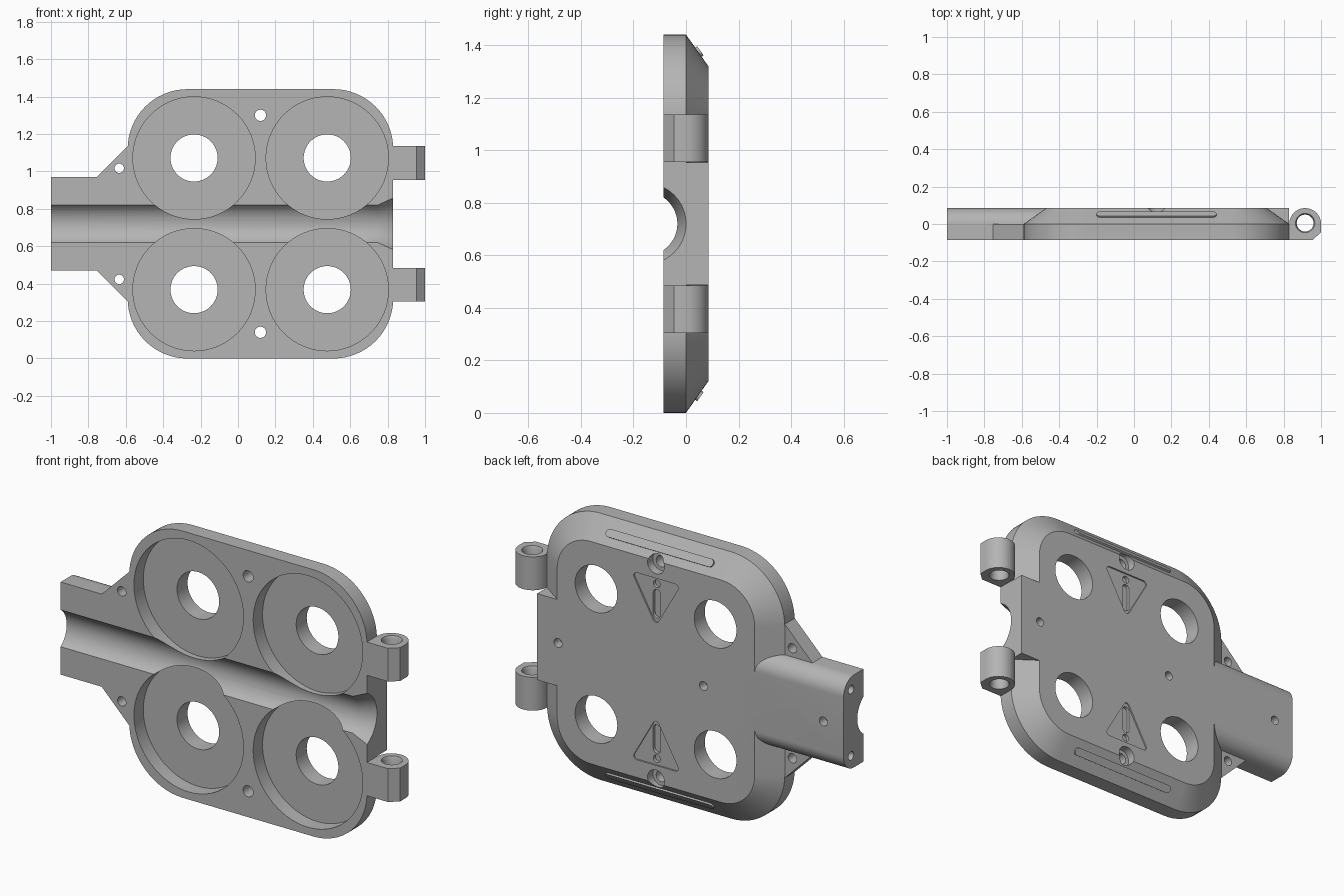
import bpy, bmesh
from math import atan2, cos, pi, radians, sin

old = bpy.data.objects.get("Cube")
if old:
    bpy.data.objects.remove(old, do_unlink=True)

grey = bpy.data.materials.new("plain grey")
grey.use_nodes = True
grey.diffuse_color = (0.46, 0.46, 0.46, 1)
grey.node_tree.nodes["Principled BSDF"].inputs["Base Color"].default_value = grey.diffuse_color

MID = 0.72          # height of the symmetry line
FRONT, BACK = -0.085, 0.085


def arc(u, v, r, a0, a1, n):
    return [(u + r * cos(a0 + (a1 - a0) * i / n), v + r * sin(a0 + (a1 - a0) * i / n))
            for i in range(n + 1)]


def circle(u, v, r, n=64):
    return arc(u, v, r, 0, 2 * pi, n)[:-1]


def rounded(centres, r, n=16):
    """Outline around counter-clockwise centres, kept r away from them."""
    pts = []
    for i, (u, v) in enumerate(centres):
        pu, pv = centres[i - 1]
        nu, nv = centres[(i + 1) % len(centres)]
        a0 = atan2(v - pv, u - pu) - pi / 2
        a1 = atan2(nv - v, nu - u) - pi / 2
        while a1 <= a0:
            a1 += 2 * pi
        pts += arc(u, v, r, a0, a1, n)
    return pts


def loft(name, axis, *sections):
    """Solid through (position, outline) sections stacked along an axis."""
    place = {"x": lambda p, u, v: (p, u, v),
             "y": lambda p, u, v: (u, p, v),
             "z": lambda p, u, v: (u, v, p)}[axis]
    bm = bmesh.new()
    rings = [[bm.verts.new(place(p, u, v)) for u, v in pts] for p, pts in sections]
    bm.faces.new(rings[0])
    bm.faces.new(rings[-1])
    for a, b in zip(rings, rings[1:]):
        for i in range(len(a)):
            bm.faces.new((a[i - 1], a[i], b[i], b[i - 1]))
    bmesh.ops.recalc_face_normals(bm, faces=bm.faces)
    mesh = bpy.data.meshes.new(name)
    bm.to_mesh(mesh)
    bm.free()
    mesh.materials.append(grey)
    ob = bpy.data.objects.new(name, mesh)
    bpy.context.collection.objects.link(ob)
    return ob


def select(ob):
    bpy.ops.object.select_all(action="DESELECT")
    ob.select_set(True)
    bpy.context.view_layer.objects.active = ob


def combine(target, tool, operation="DIFFERENCE"):
    tool.hide_render = True
    mod = target.modifiers.new("combine", "BOOLEAN")
    mod.operation = operation
    mod.solver = "EXACT"
    mod.object = tool
    select(target)
    bpy.ops.object.modifier_apply(modifier=mod.name)
    bpy.data.objects.remove(tool, do_unlink=True)


def drill(target, x, z, r, y0, y1):
    combine(target, loft("drill", "y", (y0, circle(x, z, r)), (y1, circle(x, z, r))))


def smooth(ob):
    select(ob)
    bpy.ops.object.shade_smooth_by_angle(angle=radians(30))


# Rounded plate with a broad chamfer around the back
corners = [(-0.27, 0.32), (0.51, 0.32), (0.51, 1.12), (-0.27, 1.12)]
outline = rounded(corners, 0.32)
housing = loft("housing", "y", (FRONT, outline), (0, outline), (BACK, rounded(corners, 0.2)))

# Tail with two rounded back edges
fillet = 0.09
tail = [(FRONT, MID - 0.25)]
tail += arc(BACK - fillet, MID - 0.25 + fillet, fillet, -pi / 2, 0, 12)
tail += arc(BACK - fillet, MID + 0.25 - fillet, fillet, 0, pi / 2, 12)
tail += [(FRONT, MID + 0.25)]
combine(housing, loft("tail", "x", (-1, tail), (-0.4, tail)), "UNION")

# Full-depth block between the hinges
block = [(0.5, MID - 0.233), (0.83, MID - 0.233), (0.83, MID + 0.233), (0.5, MID + 0.233)]
combine(housing, loft("hinge_block", "y", (FRONT, block), (BACK, block)), "UNION")

# Triangular gussets beside the tail
for s in (1, -1):
    web = [(-0.755, MID + s * 0.25), (-0.59, MID + s * 0.415), (-0.5, MID + s * 0.415),
           (-0.5, MID + s * 0.2), (-0.755, MID + s * 0.2)]
    combine(housing, loft("gusset", "y", (FRONT, web), (0, web)), "UNION")

# Long channel, flared at the hinge end
combine(housing, loft("channel", "x", (-1.1, circle(-0.154, MID, 0.121, 96)),
                      (0.745, circle(-0.154, MID, 0.121, 96)),
                      (0.84, circle(-0.154, MID, 0.158, 96))))

for s in (1, -1):
    # Round pockets with central through holes
    for x in (-0.235, 0.477):
        z = MID + s * 0.352
        drill(housing, x, z, 0.327, -0.2, -0.005)
        drill(housing, x, z, 0.126, -0.1, 0.2)
    # Screw holes, with a counterbore in the chamfer, and gusset holes
    drill(housing, 0.12, MID + s * 0.58, 0.03, -0.2, 0.2)
    drill(housing, 0.12, MID + s * 0.58, 0.05, 0.04, 0.2)
    drill(housing, -0.635, MID + s * 0.297, 0.025, -0.2, 0.2)
    # Blind holes in the tail end
    pin = circle(0.02, MID + s * 0.179, 0.023, 32)
    combine(housing, loft("pin_hole", "x", (-1.1, pin), (-0.93, pin)))
    # Recessed warning triangle with a deeper bar and dot
    tri = [(0.12, MID + s * 0.285), (0.235, MID + s * 0.487), (0.005, MID + s * 0.487)]
    bar = [(0.12, MID + s * 0.31), (0.12, MID + s * 0.42)]
    sign = rounded(tri[::s], 0.018, 8)
    stroke = rounded(bar, 0.022, 12)
    combine(housing, loft("triangle", "y", (BACK - 0.008, sign), (0.2, sign)))
    combine(housing, loft("bar", "y", (BACK - 0.025, stroke), (0.2, stroke)))
    drill(housing, 0.12, MID + s * 0.472, 0.02, BACK - 0.025, 0.2)

# Small blind holes along the back
for x in (0.705, -0.164, -0.88):
    drill(housing, x, MID, 0.024, BACK - 0.05, 0.2)
smooth(housing)

# Hinge knuckles: rounded at the back, clipped at the front corner
knuckle = [(0.825, FRONT), (0.955, FRONT), (1.0, -0.045)]
knuckle += arc(0.915, 0, 0.085, 0, pi, 32) + [(0.825, 0)]
for s, side in ((1, "upper"), (-1, "lower")):
    z0, z1 = sorted((MID + s * 0.235, MID + s * 0.415))
    hinge = loft(side + "_hinge", "z", (z0, knuckle), (z1, knuckle))
    wide, bore = circle(0.915, 0.005, 0.056), circle(0.915, 0.005, 0.045)
    combine(hinge, loft("hinge_bore", "z", (z0 - 0.01, wide), (z0 + 0.015, bore),
                        (z1 - 0.015, bore), (z1 + 0.01, wide)))
    smooth(hinge)

    # Raised rib lying on the chamfer
    pill = rounded([(-0.18, 0), (0.42, 0)], 0.021, 12)
    rib = loft(side + "_rib", "z", (-0.005, pill), (0.009, pill))
    rib.location = (0, 0.0475, MID + s * 0.653)
    tilt = atan2(0.12, 0.085)
    rib.rotation_euler = (-tilt if s > 0 else tilt - pi, 0, 0)
    smooth(rib)
